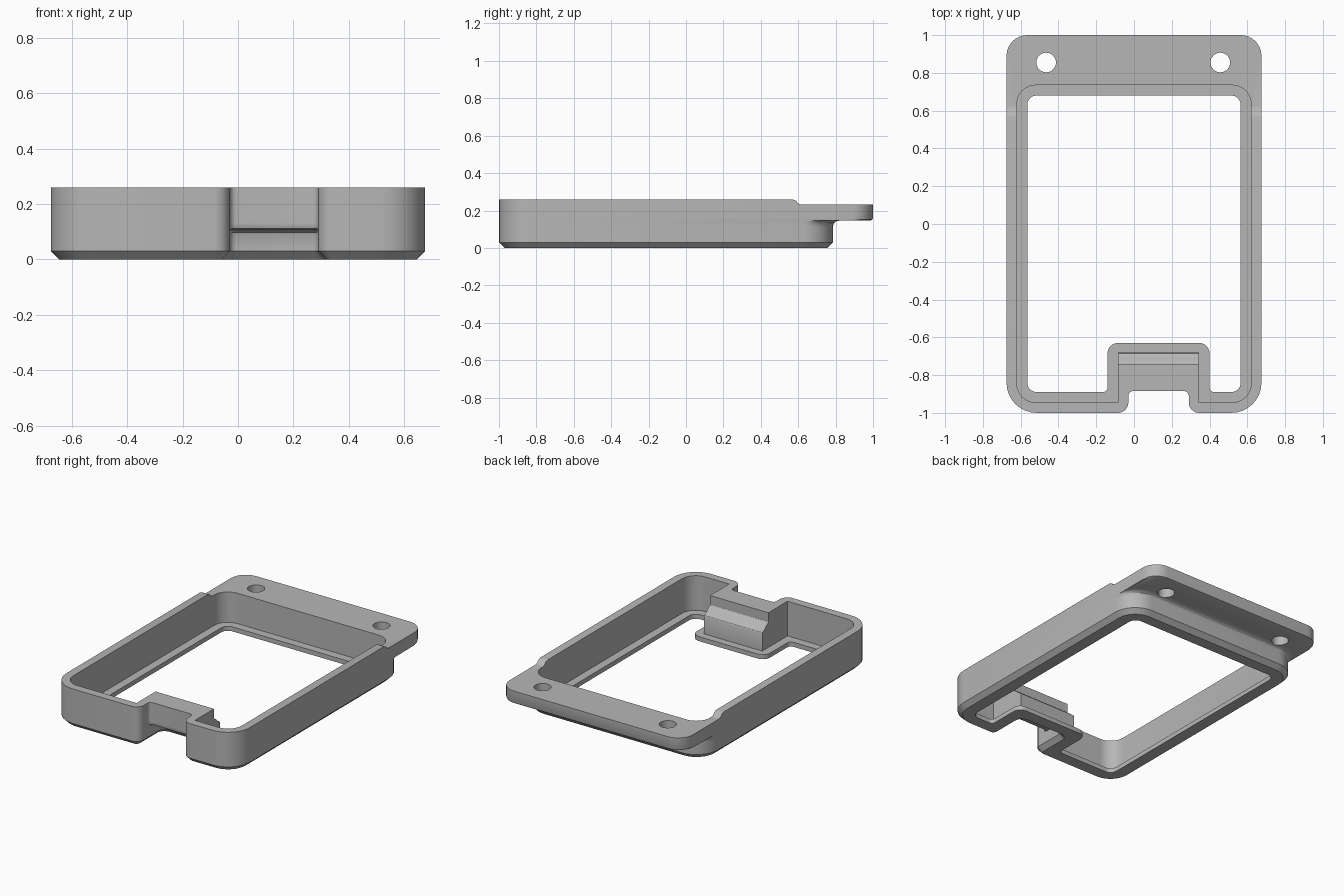
import bpy, bmesh
from math import sin, cos, pi
from mathutils import Vector

cube = bpy.data.objects.get("Cube")
if cube:
    bpy.data.objects.remove(cube, do_unlink=True)

gray = bpy.data.materials.new("plain_gray")
gray.use_nodes = True
color = (0.47, 0.47, 0.47, 1)
gray.diffuse_color = color
gray.node_tree.nodes["Principled BSDF"].inputs["Base Color"].default_value = color

HALF = 0.675               # half width
LEFT, RIGHT = -0.03, 0.29  # sides of the front notch
WALL = 0.055


def rounded(corners, n=8):
    """Outline from right-angled (x, y, radius) corners."""
    out = []
    for i, (x, y, r) in enumerate(corners):
        p = Vector((x, y))
        if r <= 0:
            out.append(p)
            continue
        a = (Vector(corners[i - 1][:2]) - p).normalized()
        b = (Vector(corners[(i + 1) % len(corners)][:2]) - p).normalized()
        c = p + r * (a + b)
        for k in range(n + 1):
            t = pi / 2 * k / n
            out.append(c - r * (b * cos(t) + a * sin(t)))
    return out


def loft(name, rings):
    """Closed solid through (z, outline) rings with equal point counts."""
    bm = bmesh.new()
    loops = [[bm.verts.new((p.x, p.y, z)) for p in pts] for z, pts in rings]
    for low, high in zip(loops, loops[1:]):
        for i in range(len(low)):
            j = (i + 1) % len(low)
            bm.faces.new((low[i], low[j], high[j], high[i]))
    bm.faces.new(loops[0][::-1])
    bm.faces.new(loops[-1])
    bmesh.ops.recalc_face_normals(bm, faces=bm.faces)
    mesh = bpy.data.meshes.new(name)
    bm.to_mesh(mesh)
    bm.free()
    obj = bpy.data.objects.new(name, mesh)
    bpy.context.collection.objects.link(obj)
    mesh.materials.append(gray)
    return obj


def outer(notch, back, radius, d=0):
    """Outside outline with the front notch, shrunk by d."""
    x, f = HALF - d, -1 + d
    l, r, ny = LEFT - d, RIGHT + d, notch + d
    return rounded([(-x, f, .16 - d), (l, f, WALL - d), (l, ny, .025 + d),
                    (r, ny, .025 + d), (r, f, WALL - d), (x, f, .16 - d),
                    (x, back - d, radius - d), (-x, back - d, radius - d)])


def inner(d, bay, r, bay_r, foot_r):
    """Inside outline at distance d from the outside, around the notch."""
    x, f, b = HALF - d, -1 + d, .79 - d
    l, rt = LEFT - d, RIGHT + d
    return rounded([(-x, f, r), (l, f, foot_r), (l, bay, bay_r), (rt, bay, bay_r),
                    (rt, f, foot_r), (x, f, r), (x, b, r), (-x, b, r)])


# Frame shell: bottom chamfer, deep lower notch, filleted rear mounting tab
DEEP, SHALLOW = -.74, -.885
frame = loft("frame", [
    (0, outer(DEEP, .785, .16, .03)),
    (.03, outer(DEEP, .785, .16)),
    (.09, outer(DEEP, .785, .16)),
    (.098, outer(DEEP - .004, .785, .16)),
    (.104, outer(DEEP - .015, .785, .16)),
    (.106, outer(SHALLOW + .015, .785, .16)),
    (.111, outer(SHALLOW + .004, .785, .16)),
    (.12, outer(SHALLOW, .786, .16)),
    (.133, outer(SHALLOW, .791, .158)),
    (.142, outer(SHALLOW, .803, .152)),
    (.146, outer(SHALLOW, .82, .145)),
    (.147, outer(SHALLOW, .985, .11)),
    (.151, outer(SHALLOW, .996, .11)),
    (.16, outer(SHALLOW, 1, .11)),
    (.26, outer(SHALLOW, 1, .11))])

# Cavity above the bottom lip, with the curved step behind the notch
steps = [(.03, -.68), (.14, -.68), (.152, -.685), (.16, -.697), (.17, -.712),
         (.178, -.718), (.185, -.728), (.192, -.74), (.2, -.745), (.3, -.745)]
cutters = [loft("cavity_cutter",
                [(z, inner(WALL, bay, .1, 0, 0)) for z, bay in steps])]

# Opening through the lip
opening = inner(2 * WALL, -.63, .05, .055, .025)
cutters.append(loft("opening_cutter", [(-.1, opening), (.1, opening)]))

# Screw holes in the tab
for x in (-.465, .457):
    hole = [Vector((x + .052 * cos(2 * pi * k / 32), .855 + .052 * sin(2 * pi * k / 32)))
            for k in range(32)]
    cutters.append(loft("hole_cutter", [(.05, hole), (.4, hole)]))

# Lowered top of the tab, with a soft ramp
ramp = [(.232, .625), (.234, .61), (.24, .598), (.252, .588), (.258, .575), (.262, .555), (.4, .555)]
cutters.append(loft("top_cutter", [
    (z, rounded([(-1, y, 0), (1, y, 0), (1, 1.2, 0), (-1, 1.2, 0)])) for z, y in ramp]))

bpy.context.view_layer.objects.active = frame
for c in cutters:
    c.hide_render = True
    mod = frame.modifiers.new(c.name, "BOOLEAN")
    mod.operation, mod.solver, mod.object = "DIFFERENCE", "EXACT", c
    bpy.ops.object.modifier_apply(modifier=mod.name)
    bpy.data.objects.remove(c, do_unlink=True)

bpy.ops.object.select_all(action="DESELECT")
frame.select_set(True)
bpy.ops.object.shade_smooth_by_angle(angle=pi / 6)
